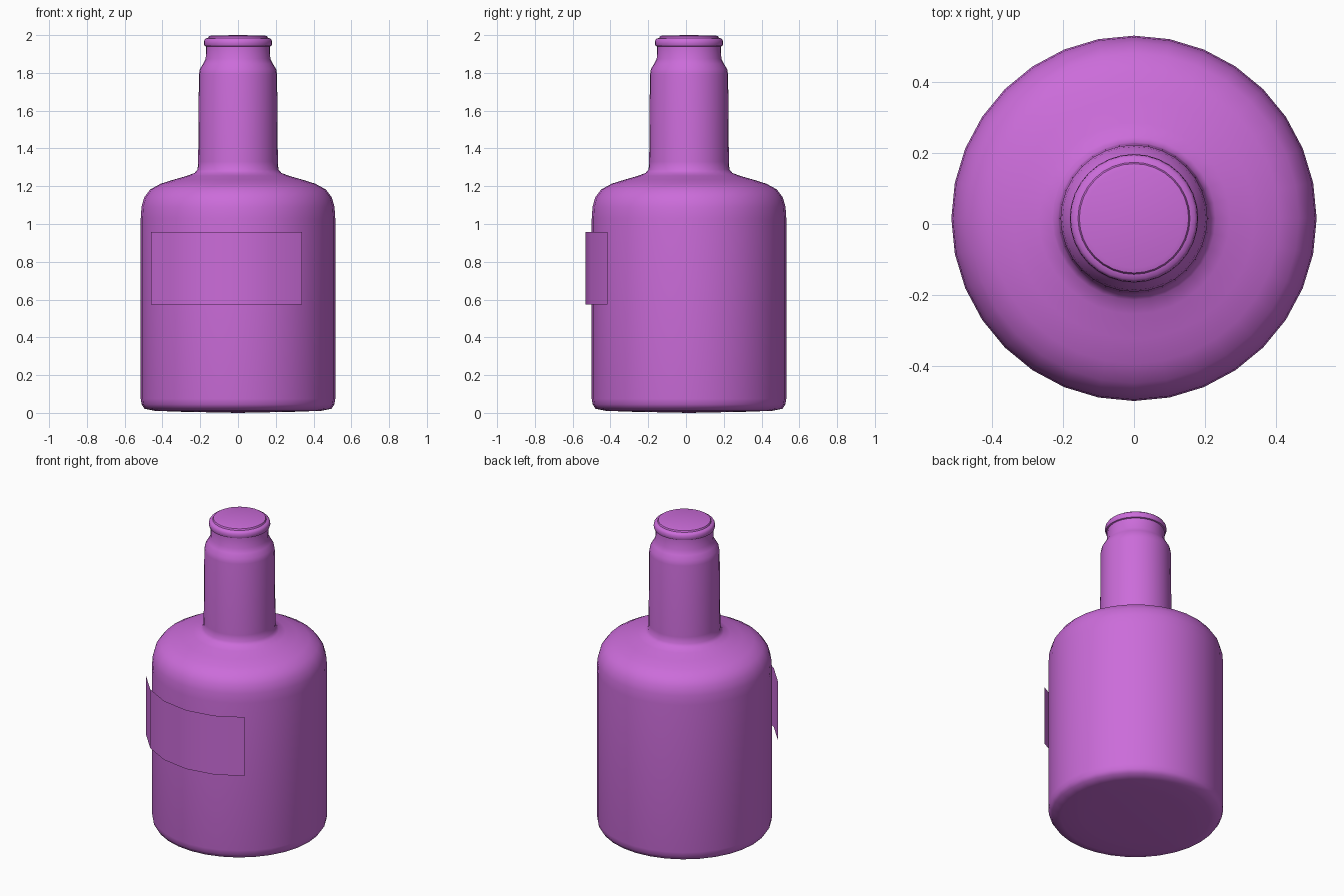
import bpy, math

if "Cube" in bpy.data.objects:
    bpy.data.objects.remove(bpy.data.objects["Cube"])

CY = 0.016      # bottle axis sits slightly behind the origin
SIDES = 32

mat = bpy.data.materials.new("purple")
mat.diffuse_color = (0.60, 0.15, 0.70, 1)
mat.use_nodes = True
mat.node_tree.nodes["Principled BSDF"].inputs["Base Color"].default_value = mat.diffuse_color


def make_object(name, verts, faces, angle):
    mesh = bpy.data.meshes.new(name)
    mesh.from_pydata(verts, [], faces)
    mesh.materials.append(mat)
    ob = bpy.data.objects.new(name, mesh)
    bpy.context.collection.objects.link(ob)
    bpy.ops.object.select_all(action='DESELECT')
    ob.select_set(True)
    bpy.context.view_layer.objects.active = ob
    bpy.ops.object.shade_smooth_by_angle(angle=math.radians(angle))
    return ob


def lathe(name, profile):
    """Revolve (radius, z) points; first and last points lie on the axis."""
    verts, faces = [], []
    rings = profile[1:-1]
    for r, z in rings:
        for i in range(SIDES):
            a = 2 * math.pi * i / SIDES
            verts.append((r * math.cos(a), CY + r * math.sin(a), z))
    for k in range(len(rings) - 1):
        for i in range(SIDES):
            j = (i + 1) % SIDES
            a, b = k * SIDES, (k + 1) * SIDES
            faces.append((a + i, a + j, b + j, b + i))
    bottom, top = len(verts), len(verts) + 1
    verts += [(0, CY, profile[0][1]), (0, CY, profile[-1][1])]
    last = (len(rings) - 1) * SIDES
    for i in range(SIDES):
        j = (i + 1) % SIDES
        faces.append((bottom, j, i))
        faces.append((top, last + i, last + j))
    return make_object(name, verts, faces, 50)


# Bottle: base, body, shoulder, neck and capped lip
lathe("bottle", [
    (0, 0), (0.30, 0.006), (0.44, 0.011), (0.495, 0.022), (0.510, 0.045), (0.515, 0.075),
    (0.515, 1.03), (0.511, 1.09), (0.497, 1.14), (0.465, 1.183), (0.41, 1.213),
    (0.34, 1.235), (0.27, 1.255), (0.230, 1.270), (0.214, 1.288), (0.211, 1.33),
    (0.207, 1.79), (0.202, 1.82), (0.185, 1.848), (0.171, 1.875), (0.169, 1.94),
    (0.177, 1.943), (0.181, 1.955), (0.179, 1.972), (0.172, 1.982), (0.158, 1.985),
    (0.154, 1.994), (0.14, 1.998), (0, 2.0)])

# Label: thin curved sheet wrapped off-centre around the front
R_LABEL, Z0, Z1, STEPS = 0.549, 0.575, 0.957, 5
verts, faces = [], []
for i in range(STEPS + 1):
    a = math.radians(-57 + 19 * i)
    x, y = R_LABEL * math.sin(a), CY - R_LABEL * math.cos(a)
    verts += [(x, y, Z0), (x, y, Z1)]
for i in range(STEPS):
    k = 2 * i
    faces.append((k, k + 2, k + 3, k + 1))
make_object("label", verts, faces, 40)
